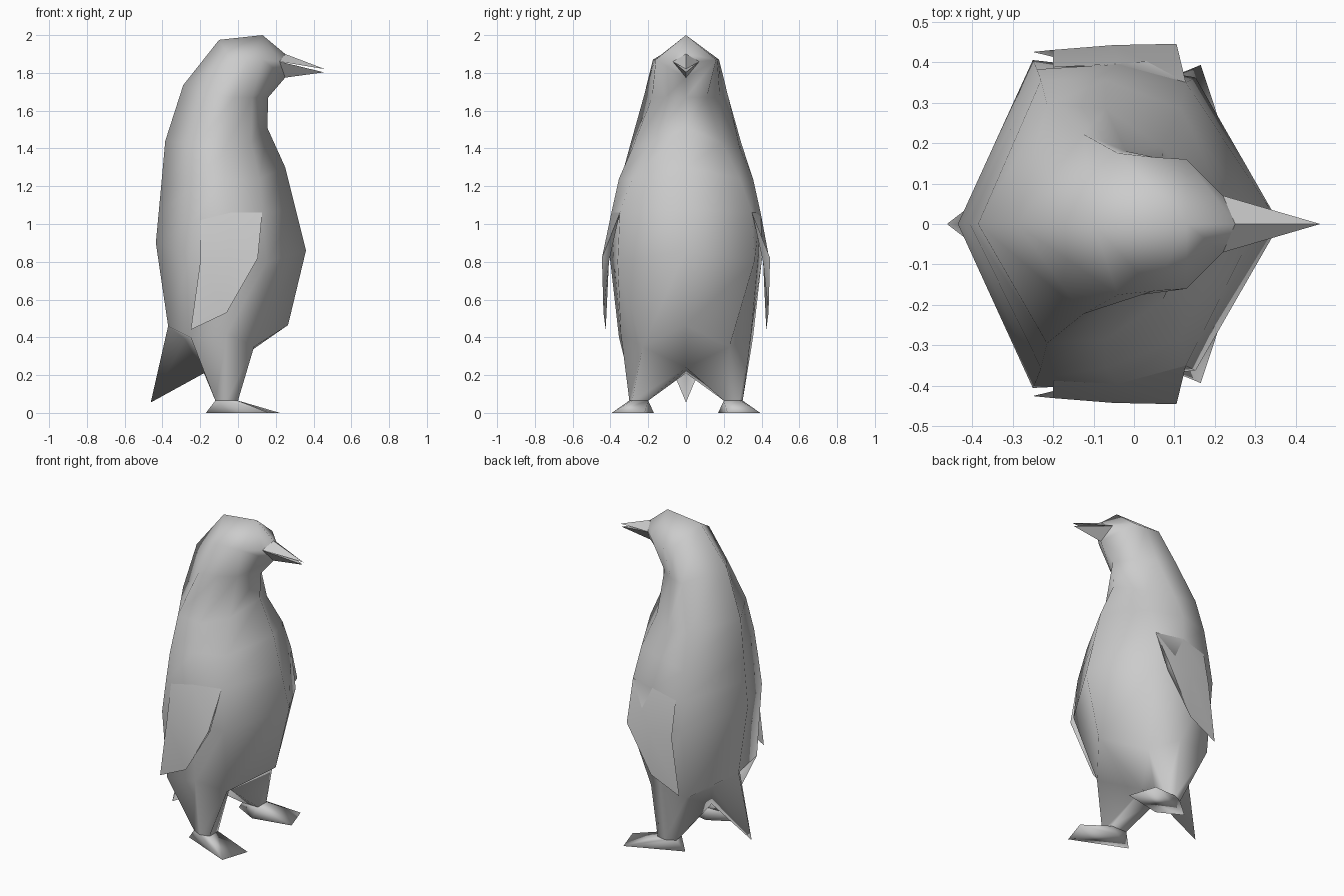
import bpy, bmesh

if "Cube" in bpy.data.objects:
    bpy.data.objects.remove(bpy.data.objects["Cube"])

grey = bpy.data.materials.new("plain_grey")
grey.diffuse_color = (0.6, 0.6, 0.6, 1)
grey.use_nodes = True
grey.node_tree.nodes["Principled BSDF"].inputs["Base Color"].default_value = grey.diffuse_color


def build(name, pts, faces, angle=3.1):
    """Make a part from one half (y >= 0) and its reflection across y = 0."""
    bm = bmesh.new()
    for side in (1, -1):
        v = {k: bm.verts.new((x, y * side, z)) for k, (x, y, z) in pts.items()}
        for f in faces:
            keys = f if side == 1 else f[::-1]
            bm.faces.new([v[k] for k in keys])
    bmesh.ops.remove_doubles(bm, verts=bm.verts, dist=0.0005)
    bmesh.ops.recalc_face_normals(bm, faces=bm.faces)
    me = bpy.data.meshes.new(name)
    bm.to_mesh(me)
    bm.free()
    me.materials.append(grey)
    ob = bpy.data.objects.new(name, me)
    bpy.context.collection.objects.link(ob)
    bpy.ops.object.select_all(action='DESELECT')
    bpy.context.view_layer.objects.active = ob
    ob.select_set(True)
    bpy.ops.object.shade_smooth_by_angle(angle=angle)
    return ob


# Body: half rings of spine, back flank, mid flank, front flank, chest
rings = [
    [(-.10, 0, 1.975), (-.04, .175, 1.87), (.05, .165, 1.87), (.13, .16, 1.87), (.13, 0, 2.0)],
    [(-.29, 0, 1.735), (-.125, .222, 1.68), (-.02, .18, 1.67), (.075, .11, 1.67), (.16, 0, 1.67)],
    [(-.385, 0, 1.44), (-.215, .295, 1.42), (-.07, .285, 1.40), (.07, .19, 1.43), (.155, 0, 1.51)],
    [(-.405, 0, 1.22), (-.23, .355, 1.2), (-.07, .355, 1.24), (.115, .285, 1.24), (.25, 0, 1.30)],
    [(-.42, 0, 1.06), (-.24, .382, 1.02), (-.04, .395, 1.06), (.128, .35, 1.06), (.305, 0, 1.08)],
    [(-.435, 0, .90), (-.25, .405, .84), (-.05, .382, .82), (.152, .362, .80), (.36, 0, .86)],
    [(-.37, 0, .46), (-.25, .355, .40), (-.06, .345, .42), (.085, .23, .35), (.265, 0, .465)],
]
last = len(rings) - 1
pts = {(r, c): p for r, ring in enumerate(rings) for c, p in enumerate(ring)}
faces = [[(r, c), (r, c + 1), (r + 1, c + 1), (r + 1, c)]
         for r in range(last) for c in range(4) if (r, c) != (0, 3)]
faces.append([(0, 0), (0, 4), (0, 3), (0, 2), (0, 1)])
# Face around the beak root
pts.update(T=(.25, 0, 1.90), S=(.22, .07, 1.86), B=(.25, 0, 1.775))
faces += [[(0, 3), (0, 4), 'T', 'S'], [(0, 3), 'S', 'B'],
          [(0, 3), 'B', (1, 4), (1, 3)]]
# Tail, crotch and legs down to the ankles
pts.update(tip=(-.462, 0, .055), t=(-.28, .14, .39), cb=(-.18, 0, .21), cf=(-.06, 0, .24),
           a0=(-.12, .27, .065), a1=(-.06, .30, .065), a2=(0, .285, .065),
           a3=(0, .20, .065), a4=(-.11, .20, .065))
spine, back, mid, fore, chest = [(last, c) for c in range(5)]
faces += [[spine, back, 't'], [spine, 't', 'tip'], ['t', 'cb', 'tip'], ['t', back, 'cb'],
          [back, mid, 'a1', 'a0'], [mid, fore, 'a2', 'a1'],
          [fore, 'cf', 'a3', 'a2'], [fore, chest, 'cf'],
          ['cf', 'cb', 'a4', 'a3'], ['cb', back, 'a0', 'a4']]
build("body", pts, faces)

# Beak: two thin wedges that meet at the corners of the mouth
mouth = dict(S=(.22, .07, 1.86), M=(.22, 0, 1.86))
build("upper_beak", dict(mouth, T=(.25, 0, 1.90), P=(.46, 0, 1.82)),
      ["TSP", "SMP"], 1.2)
build("lower_beak", dict(mouth, B=(.25, 0, 1.775), P=(.455, 0, 1.803)),
      ["SBP", "MSP"], 1.2)

# Feet: ankle ring spreading to a flat webbed sole
pts = dict(a=(-.12, .27, .065), b=(-.06, .30, .065), c=(0, .285, .065), d=(0, .20, .065),
           e=(-.11, .20, .065), h=(-.17, .25, 0), o=(.165, .393, 0), i=(.222, .22, 0),
           n=(-.02, .17, 0))
build("feet", pts, ["aboh", "bco", "coid", "din", "dnhe", "eha", "hoin"])

# Flippers: outer skin leaving the flank, inner skin facing it
pts = dict(A=(.128, .35, 1.06), N=(-.04, .395, 1.06), E=(-.2, .387, 1.02),
           B=(.105, .445, .82), Q=(-.05, .442, .81), D=(-.2, .43, .80),
           C=(-.06, .437, .53), P=(-.25, .425, .44),
           b=(.09, .408, .80), d=(-.18, .408, .80))
build("flippers", pts, ["ABQN", "NQDE", "BCQ", "QCPD",
                        "ABb", "bBC", "EDd", "dDP", "ANEdb", "dbCP"], 1.5)
